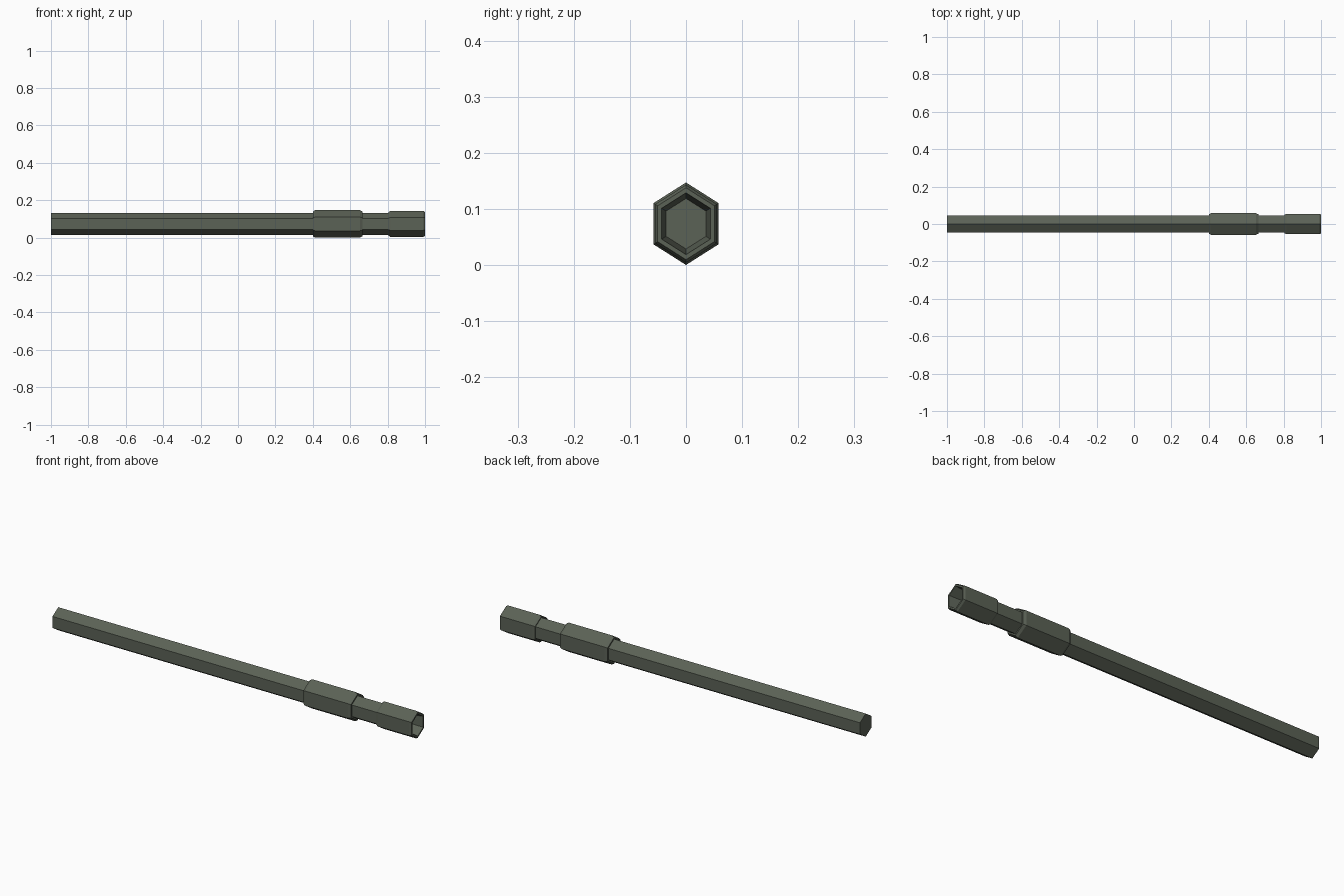
import bpy, bmesh, math

cube = bpy.data.objects.get("Cube")
if cube:
    bpy.data.objects.remove(cube, do_unlink=True)

CENTRE_Z = 0.0735   # height of the long axis
SQUASH = 0.91       # the hexagon is a little narrower than a regular one

steel = bpy.data.materials.new("dark olive steel")
steel.use_nodes = True
colour = (0.105, 0.122, 0.093, 1)
steel.diffuse_color = colour
bsdf = steel.node_tree.nodes["Principled BSDF"]
bsdf.inputs["Base Color"].default_value = colour
bsdf.inputs["Roughness"].default_value = 0.6


def hex_part(name, profile):
    """Sweep (x, radius) stations along x with a six-sided section, ends capped."""
    bm = bmesh.new()
    rings = []
    for x, r in profile:
        angles = [math.radians(90 + 60 * i) for i in range(6)]
        rings.append([bm.verts.new((x, r * SQUASH * math.cos(a), CENTRE_Z + r * math.sin(a)))
                      for a in angles])
    for a, b in zip(rings, rings[1:]):
        for i in range(6):
            j = (i + 1) % 6
            bm.faces.new((a[i], a[j], b[j], b[i]))
    bm.faces.new(rings[0])
    bm.faces.new(rings[-1])
    bmesh.ops.recalc_face_normals(bm, faces=bm.faces)
    mesh = bpy.data.meshes.new(name)
    bm.to_mesh(mesh)
    bm.free()
    mesh.materials.append(steel)
    obj = bpy.data.objects.new(name, mesh)
    bpy.context.collection.objects.link(obj)
    return obj


# Long shaft, running on as the neck behind the socket
hex_part("shaft", [(-1, 0.058), (0.83, 0.058)])

# Thick collar with chamfered ends
hex_part("collar", [(0.40, 0.066), (0.413, 0.0735), (0.652, 0.0735), (0.665, 0.066)])

# End socket: chamfered outside, tapered recess in the tip
hex_part("end_socket", [(0.805, 0.063), (0.815, 0.0695), (0.99, 0.0695), (1, 0.064),
                        (1, 0.055), (0.93, 0.045)])
